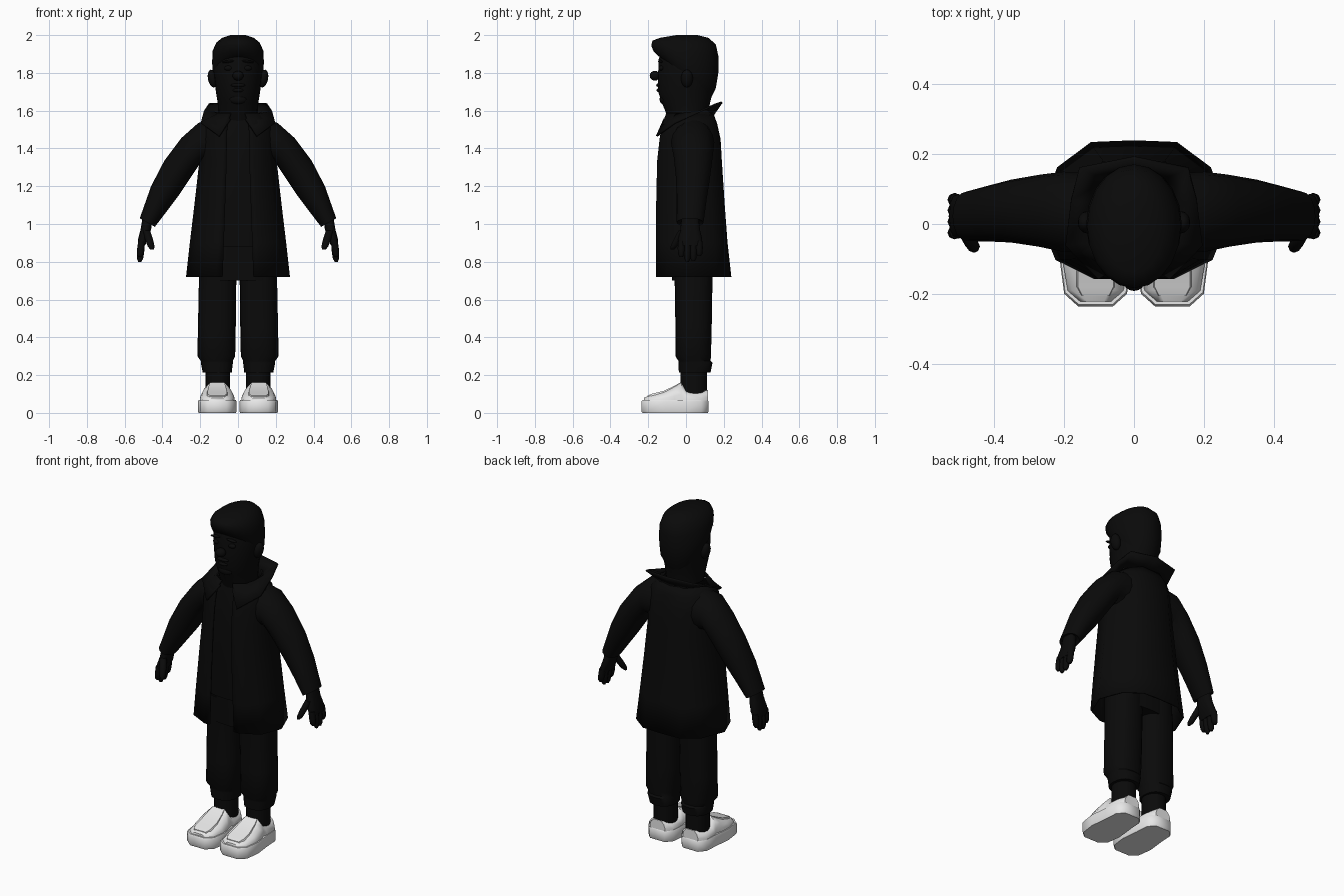
import bpy, bmesh, math
from mathutils import Vector

if "Cube" in bpy.data.objects:
    bpy.data.objects.remove(bpy.data.objects["Cube"], do_unlink=True)


def material(name, value):
    m = bpy.data.materials.new(name)
    m.use_nodes = True
    m.diffuse_color = (value, value, value, 1)
    m.node_tree.nodes["Principled BSDF"].inputs["Base Color"].default_value = (value, value, value, 1)
    return m


BLACK = material("black", 0.003)
WHITE = material("shoe_white", 0.8)


def loft(name, rings, mat=BLACK, closed=True, cap=True, angle=45, thick=0):
    """Skin a list of equally long point rings."""
    bm = bmesh.new()
    rows = [[bm.verts.new(p) for p in r] for r in rings]
    n = len(rows[0])
    for a, b in zip(rows, rows[1:]):
        for i in range(n if closed else n - 1):
            j = (i + 1) % n
            bm.faces.new((a[i], a[j], b[j], b[i]))
    if closed and cap:
        bm.faces.new(rows[0])
        bm.faces.new(rows[-1])
    bmesh.ops.recalc_face_normals(bm, faces=bm.faces)
    me = bpy.data.meshes.new(name)
    bm.to_mesh(me)
    bm.free()
    ob = bpy.data.objects.new(name, me)
    bpy.context.collection.objects.link(ob)
    me.materials.append(mat)
    if thick:
        mod = ob.modifiers.new("thickness", "SOLIDIFY")
        mod.thickness = thick
        mod.offset = 0
    smooth(ob, angle)
    return ob


def smooth(ob, angle):
    bpy.ops.object.select_all(action="DESELECT")
    ob.select_set(True)
    bpy.context.view_layer.objects.active = ob
    bpy.ops.object.shade_smooth_by_angle(angle=math.radians(angle))


def ring(c, u, v, n=16, power=1.0):
    """Superellipse around c spanned by u and v."""
    c, u, v = Vector(c), Vector(u), Vector(v)
    pts = []
    for i in range(n):
        a = 2 * math.pi * i / n
        ca, sa = math.cos(a), math.sin(a)
        pts.append(c + u * math.copysign(abs(ca) ** power, ca) + v * math.copysign(abs(sa) ** power, sa))
    return pts


def level(x, rx, yf, yb, zf, zb=None, n=20, power=1.0):
    """Ring from front to back, tilted if the two heights differ."""
    zb = zf if zb is None else zb
    return ring((x, (yf + yb) / 2, (zf + zb) / 2), (rx, 0, 0), (0, (yb - yf) / 2, (zb - zf) / 2), n, power)


def ball(name, loc, size, tilt=0):
    bpy.ops.mesh.primitive_uv_sphere_add(segments=14, ring_count=8, location=loc, rotation=(0, tilt, 0))
    ob = bpy.context.object
    ob.name = name
    ob.scale = size
    ob.data.materials.append(BLACK)
    smooth(ob, 60)


def tube(name, a, b, r):
    """Finger with a rounded tip running down from a to b."""
    a, b = Vector(a), Vector(b)
    loft(name, [ring(a.lerp(b, t), (r * k, 0, 0), (0, r * k, 0), 8)
                for t, k in ((0, 1), (0.5, 1.05), (0.85, 0.9), (1, 0.45))], angle=60)


# Head and neck
loft("head", [level(0, rx, yf, yb, z) for z, rx, yf, yb in (
    (1.5, .10, -.08, .11), (1.6, .105, -.11, .12), (1.645, .108, -.13, .128), (1.70, .117, -.147, .142),
    (1.78, .128, -.148, .16), (1.87, .13, -.145, .163), (1.95, .11, -.12, .14))], angle=60)

# Swept hair with raised fringe
loft("hair", [level(0, rx, yf, yb, zf, zb) for zf, zb, rx, yf, yb in (
    (1.88, 1.65, .112, -.13, .125), (1.89, 1.72, .134, -.148, .158), (1.915, 1.80, .137, -.172, .171),
    (1.945, 1.89, .134, -.184, .171), (1.97, 1.95, .115, -.178, .158),
    (1.985, 1.985, .085, -.14, .12), (2.0, 2.0, .04, -.05, .06))], angle=60)

# Face details
ball("nose", (0, -.165, 1.785), (.03, .027, .026))
ball("upper_lip", (0, -.146, 1.735), (.04, .012, .010))
ball("lower_lip", (0, -.142, 1.708), (.03, .014, .010))
ball("chin", (0, -.122, 1.66), (.045, .018, .025))

# Shirt and hips
loft("shirt", [level(0, rx, yf, yb, z, power=.8) for z, rx, yf, yb in (
    (.88, .19, -.115, .15), (1.1, .18, -.12, .15), (1.35, .165, -.12, .14),
    (1.52, .14, -.10, .12), (1.58, .10, -.085, .10))])
loft("trouser_hips", [level(0, rx, -.075, .14, z, power=.8) for z, rx in ((.70, .2), (.82, .205), (.95, .18))])

# Long open coat
half = [(.3, -1), (.42, -1), (.82, -.65), (1, .1), (.8, .68), (.45, .98)]
outline = half + [(0, 1)] + [(-x, y) for x, y in reversed(half)]
loft("coat", [[(x * w, y * (b if y > 0 else f), z) for x, y in outline] for z, w, f, b in (
    (.72, .27, .153, .235), (.9, .25, .153, .215), (1.1, .226, .153, .2), (1.33, .2, .148, .185),
    (1.45, .197, .135, .178), (1.53, .185, .12, .16), (1.585, .12, .10, .14))],
    closed=False, angle=50, thick=.01)

# Flared collar with pointed lapels
inner = [(.04, -.115, 1.555), (.11, -.05, 1.58), (.125, .06, 1.59), (.08, .13, 1.58)]
outer = [(.10, -.155, 1.465), (.195, -.06, 1.535), (.18, .07, 1.595), (.155, .16, 1.635)]


def around(pts, back):
    return pts + [back] + [(-x, y, z) for x, y, z in reversed(pts)]


loft("collar", [around(inner, (0, .145, 1.58)), around(outer, (0, .19, 1.645))],
     closed=False, angle=40, thick=.01)

sleeve = [  # top x, top z, underside x, underside z, half depth, y
    (.13, 1.56, .12, 1.30, .11, .035), (.21, 1.535, .195, 1.33, .115, .035),
    (.30, 1.455, .245, 1.255, .103, .038), (.39, 1.335, .315, 1.15, .09, .037),
    (.46, 1.20, .375, 1.07, .08, .03), (.52, 1.03, .44, .985, .071, .022)]
sole = [(.0, -.236), (.05, -.236), (.09, -.20), (.102, -.11), (.09, .0), (.085, .08), (.05, .12), (0, .12)]
sole += [(-x, y) for x, y in reversed(sole[1:-1])]

for s, side in ((1, "left"), (-1, "right")):
    # Sleeve and its recessed cuff
    rings = [ring((s * (a + c) / 2, y, (b + d) / 2), (s * (a - c) / 2, 0, (b - d) / 2), (0, r, 0))
             for a, b, c, d, r, y in sleeve]
    rings.append(ring((s * .478, .022, 1.02), (s * .03, 0, .015), (0, .055, 0)))
    loft(side + "_sleeve", rings)

    # Hand
    loft(side + "_palm", [ring((s * x, .022, z), (s * t, 0, 0), (0, d, 0), 12, .8) for x, z, t, d in (
        (.48, 1.03, .026, .045), (.488, .97, .028, .052), (.503, .92, .026, .064), (.512, .885, .019, .06))])
    for name, y, tip in (("index", -.025, .825), ("middle", .007, .80), ("ring", .039, .803), ("little", .07, .83)):
        tube(f"{side}_{name}_finger", (s * .51, y, .91), (s * .52, y, tip), .018)
    tube(side + "_thumb", (s * .485, -.02, .965), (s * .455, -.072, .865), .02)

    # Ear, eye and brow
    ball(side + "_ear", (s * .135, .005, 1.77), (.025, .032, .048), s * .2)
    ball(side + "_eye", (s * .05, -.13, 1.825), (.024, .015, .014))
    ball(side + "_brow", (s * .052, -.136, 1.86), (.035, .012, .007), s * .12)

    # Trouser leg with gathered cuff, then sock
    loft(side + "_trouser_leg", [level(s * x, rx, yf, yb, z, power=.85) for z, x, rx, yf, yb in (
        (.85, .102, .095, -.07, .14), (.70, .108, .099, -.06, .14), (.45, .112, .1, -.056, .136),
        (.30, .115, .1, -.056, .132), (.275, .112, .085, -.04, .13), (.265, .112, .085, -.04, .14),
        (.215, .11, .077, -.038, .13))])
    loft(side + "_sock", [level(s * .107, .065, -.03, .11, z) for z in (.07, .23)])

    # Shoe: sole and slip-on upper
    loft(side + "_shoe_sole", [[(s * (.11 + x * k), -.058 + (y + .058) * k, z) for x, y in sole]
                               for z, k in ((0, .97), (.008, 1), (.06, 1), (.068, .97))], WHITE)
    upper = []
    for y, w, h in ((-.222, .048, .08), (-.19, .08, .094), (-.12, .092, .112), (-.06, .088, .14),
                    (-.025, .078, .16), (0, .084, .118), (.08, .08, .112), (.116, .05, .122)):
        arch = [(-1, 0), (-1, .45), (-.85, .75), (-.5, 1), (.5, 1), (.85, .75), (1, .45), (1, 0)]
        upper.append([(s * (.11 + w * a), y, .05 + (h - .05) * b) for a, b in arch])
    loft(side + "_shoe_upper", upper, WHITE, angle=50)
    # Raised tongue panel
    loft(side + "_shoe_panel", [[(s * (.11 + a * w), y, z + c) for a, c in ((-1, -.02), (-.85, .004), (.85, .004), (1, -.02))]
                                for y, w, z in ((-.205, .045, .087), (-.18, .06, .097), (-.12, .06, .112),
                                                (-.06, .052, .14), (-.03, .045, .157))], WHITE, angle=30)
